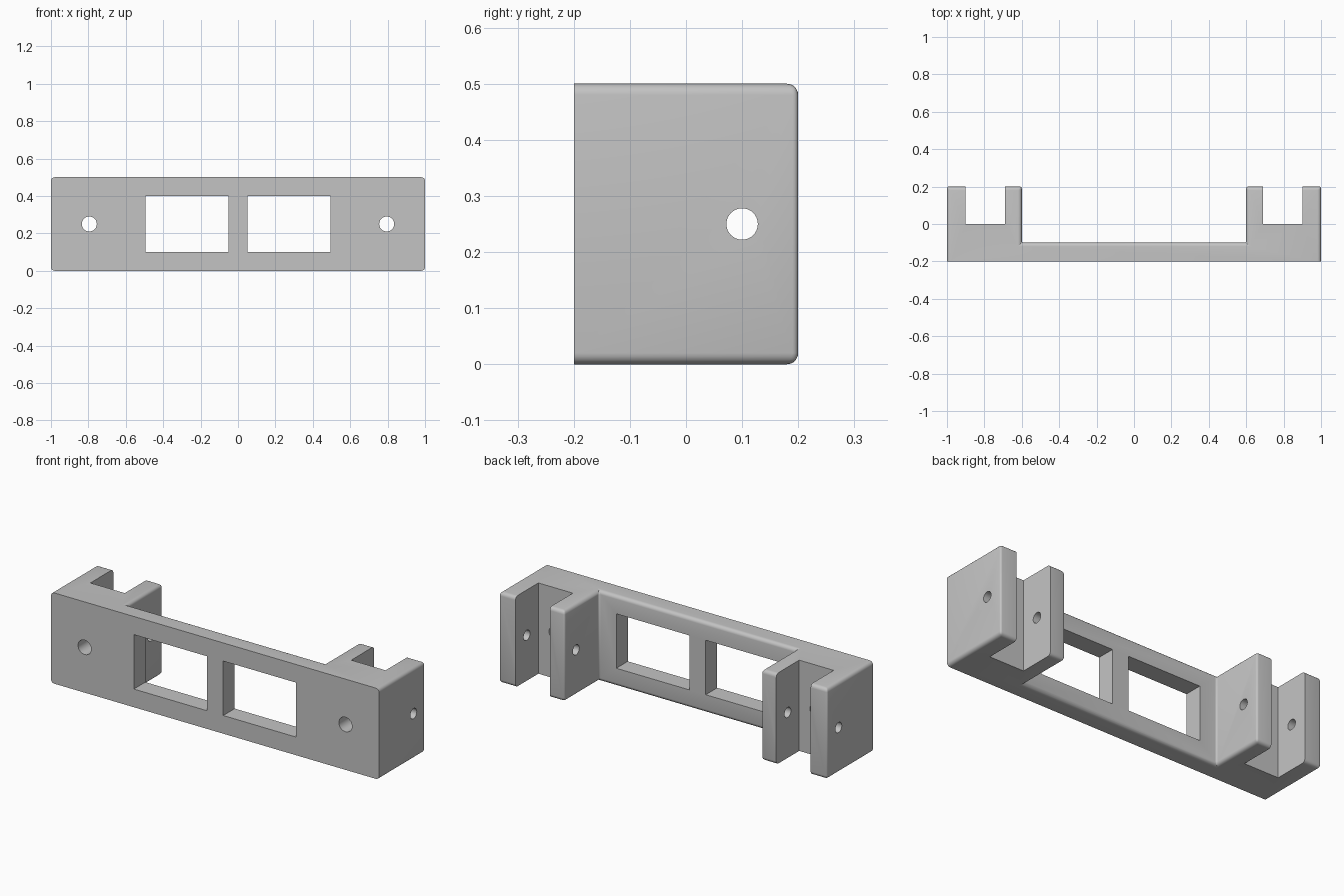
import bpy, bmesh
from math import pi
from mathutils import Vector

cube = bpy.data.objects.get("Cube")
if cube:
    bpy.data.objects.remove(cube, do_unlink=True)

grey = bpy.data.materials.new("plain grey")
grey.use_nodes = True
colour = (0.55, 0.55, 0.55, 1)
grey.diffuse_color = colour
grey.node_tree.nodes["Principled BSDF"].inputs["Base Color"].default_value = colour

FRONT, BACK, HEIGHT = -0.2, 0.2, 0.5


def link(name, bm):
    bmesh.ops.recalc_face_normals(bm, faces=bm.faces)
    mesh = bpy.data.meshes.new(name)
    bm.to_mesh(mesh)
    bm.free()
    mesh.materials.append(grey)
    ob = bpy.data.objects.new(name, mesh)
    bpy.context.collection.objects.link(ob)
    return ob


def box(name, lo, hi):
    bm = bmesh.new()
    bmesh.ops.create_cube(bm, size=1)
    lo, hi = Vector(lo), Vector(hi)
    bmesh.ops.scale(bm, vec=hi - lo, verts=bm.verts)
    bmesh.ops.translate(bm, vec=(lo + hi) / 2, verts=bm.verts)
    return link(name, bm)


def rod(name, radius, depth, centre, rotation):
    bm = bmesh.new()
    bmesh.ops.create_cone(bm, cap_ends=True, segments=40, radius1=radius,
                          radius2=radius, depth=depth)
    ob = link(name, bm)
    ob.location, ob.rotation_euler = centre, rotation
    return ob


# Bracket body: U-shaped plan extruded upwards
half = [(1, FRONT), (1, BACK), (0.6, BACK), (0.6, -0.1)]
plan = half + [(-x, y) for x, y in reversed(half)]
bm = bmesh.new()
base = bm.faces.new([bm.verts.new((x, y, 0)) for x, y in plan])
top = bmesh.ops.extrude_face_region(bm, geom=[base])["geom"]
bmesh.ops.translate(bm, vec=(0, 0, HEIGHT),
                    verts=[v for v in top if isinstance(v, bmesh.types.BMVert)])

# Round every edge except those of the flat front; uprights get a smaller radius
weight = bm.edges.layers.float.new("bevel_weight_edge")
for e in bm.edges:
    a, b = (v.co for v in e.verts)
    if max(a.y, b.y) > FRONT + 0.01:
        e[weight] = 0.5 if abs(a.z - b.z) > 0.1 else 1
bracket = link("bracket", bm)
bevel = bracket.modifiers.new("rounded edges", "BEVEL")
bevel.limit_method = "WEIGHT"
bevel.width = 0.02
bevel.segments = 5

# Cutters: windows, slots between arms, screw holes and pin hole
cutters = [rod("pin_hole", 0.028, 3, (0, 0.1, 0.25), (0, pi / 2, 0))]
for side, s in (("left", 1), ("right", -1)):
    for part, x1, x2, y1, y2, z1, z2 in (
            ("window", 0.05, 0.495, -0.4, 0.1, 0.1, 0.4),
            ("slot", 0.69, 0.9, 0, 0.4, -0.1, 0.6)):
        xs = sorted((s * x1, s * x2))
        cutters.append(box(f"{side}_{part}", (xs[0], y1, z1), (xs[1], y2, z2)))
    cutters.append(rod(f"{side}_screw_hole", 0.04, 0.35,
                       (s * 0.795, -0.15, 0.25), (pi / 2, 0, 0)))
for c in cutters:
    c.hide_render = True
    cut = bracket.modifiers.new(c.name, "BOOLEAN")
    cut.operation, cut.solver, cut.object = "DIFFERENCE", "EXACT", c

# Bake the cuts, then shade smooth with sharp corners kept
bpy.ops.object.select_all(action="DESELECT")
bpy.context.view_layer.objects.active = bracket
bracket.select_set(True)
for m in list(bracket.modifiers):
    bpy.ops.object.modifier_apply(modifier=m.name)
for c in cutters:
    bpy.data.objects.remove(c, do_unlink=True)
bpy.ops.object.shade_smooth_by_angle(angle=pi / 6)
